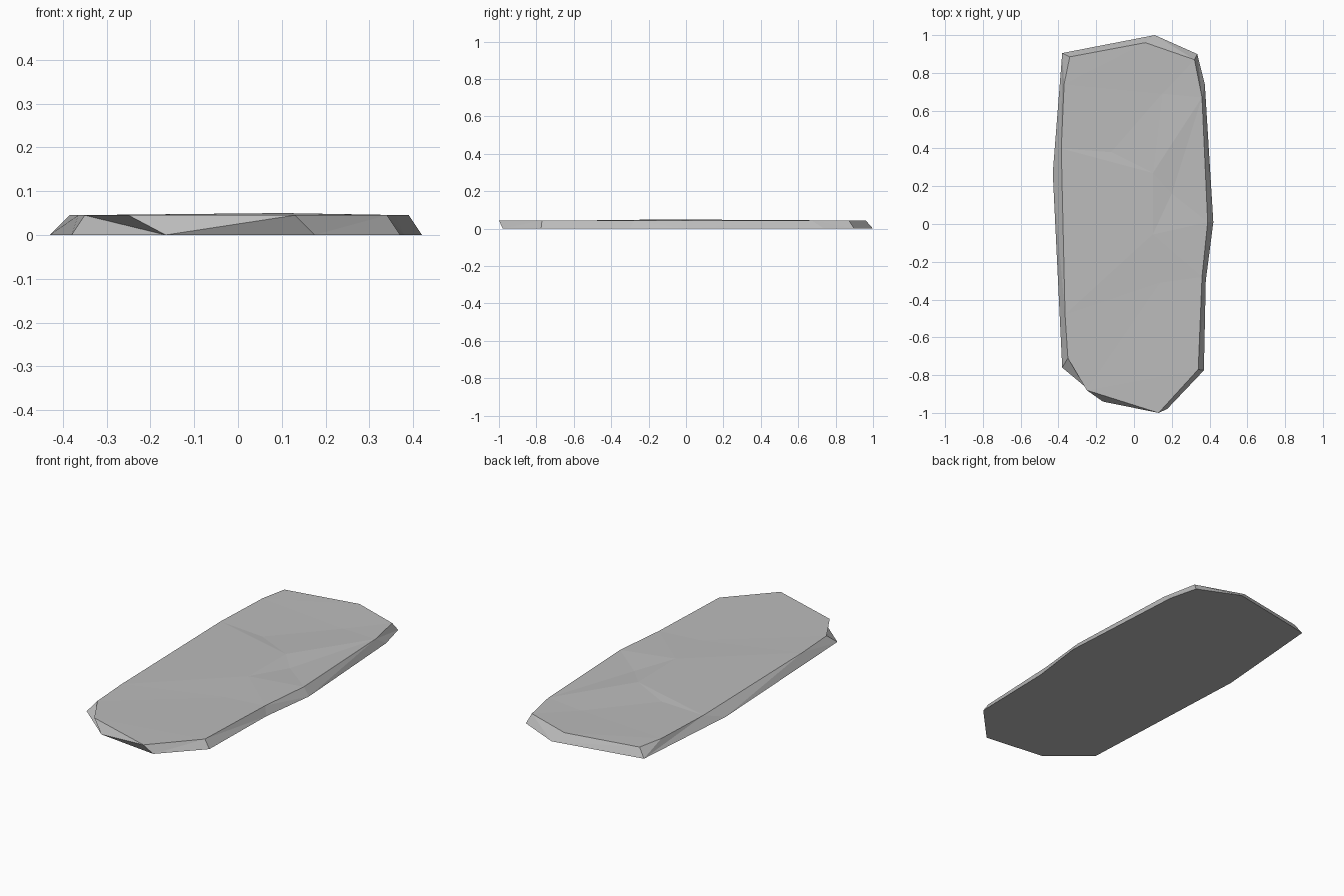
import bpy, bmesh, math
from mathutils import Vector, geometry

cube = bpy.data.objects.get("Cube")
if cube:
    bpy.data.objects.remove(cube, do_unlink=True)

# Ground outline of the stone, counterclockwise from the front
BASE = [(-.165, -.94), (.175, -.98), (.37, -.775), (.38, -.3), (.42, .01),
        (.375, .74), (.335, .9), (.11, 1), (-.38, .905), (-.43, .27), (-.38, -.76)]

# Rim of the worn upper face, in the same order
RIM = {"front_left": (-.25, -.88), "front_tip": (.13, -1), "front_right": (.34, -.77),
       "right_low": (.36, -.28), "right_mid": (.39, .01), "right_high": (.36, .67),
       "back_right": (.32, .87), "back_tip": (.06, .96), "back_left": (-.34, .885),
       "left_high": (-.37, .74), "left_mid": (-.385, .4), "left_low": (-.365, -.48),
       "left_front": (-.35, -.71)}
RIM_HEIGHT = .045

# Shallow bumps and dips on the upper face
BUMPS = {"ridge": (.1, .27, .047), "chip": (.2, .16, .038), "peak": (.1, -.055, .05),
         "slope": (.14, -.31, .044), "dent": (-.12, .38, .041), "hollow": (.15, .69, .038)}

# Creases that join the bumps to each other and to the rim
CREASES = {"ridge": "chip peak dent hollow left_mid right_high",
           "chip": "peak right_mid right_high",
           "peak": "right_mid right_low left_low",
           "slope": "peak left_low right_low",
           "dent": "left_mid left_high hollow",
           "hollow": "left_high back_tip right_high"}


def turn(p):
    """Angle around the stone, measured from the front left corner."""
    return (math.atan2(p[1] * .42, p[0]) - math.atan2(-.9 * .42, -.3)) % math.tau


bm = bmesh.new()
base = [bm.verts.new((x, y, 0)) for x, y in BASE]
names = list(RIM) + list(BUMPS)
points = [Vector((x, y, RIM_HEIGHT)) for x, y in RIM.values()]
points += [Vector(p) for p in BUMPS.values()]
top = [bm.verts.new(p) for p in points]
rim = top[:len(RIM)]

# Underside
bm.faces.new(base[::-1])

# Upper face, triangulated along its creases
count = len(rim)
edges = [(i, (i + 1) % count) for i in range(count)]
edges += [(names.index(a), names.index(b)) for a, ends in CREASES.items() for b in ends.split()]
result = geometry.delaunay_2d_cdt([p.xy for p in points], edges, [], 1, .0001)
lookup = [top[ids[0]] for ids in result[3]]
for tri in result[2]:
    bm.faces.new([lookup[i] for i in tri])

# Bevelled sides: walk both outlines together
i = j = 0
while i < len(base) or j < count:
    low, high = base[i % len(base)], rim[j % count]
    next_low, next_high = base[(i + 1) % len(base)], rim[(j + 1) % count]
    low_turn = turn(next_low.co) if i + 1 < len(base) else math.tau
    high_turn = turn(next_high.co) if j + 1 < count else math.tau
    if j >= count or (i < len(base) and low_turn <= high_turn):
        bm.faces.new((low, next_low, high))
        i += 1
    else:
        bm.faces.new((low, next_high, high))
        j += 1

bmesh.ops.recalc_face_normals(bm, faces=bm.faces)
mesh = bpy.data.meshes.new("stone_slab")
bm.to_mesh(mesh)
bm.free()
slab = bpy.data.objects.new("stone_slab", mesh)
bpy.context.collection.objects.link(slab)

# Plain grey stone
stone = bpy.data.materials.new("grey_stone")
stone.use_nodes = True
grey = (.5, .5, .5, 1)
stone.diffuse_color = grey
stone.node_tree.nodes["Principled BSDF"].inputs["Base Color"].default_value = grey
mesh.materials.append(stone)
